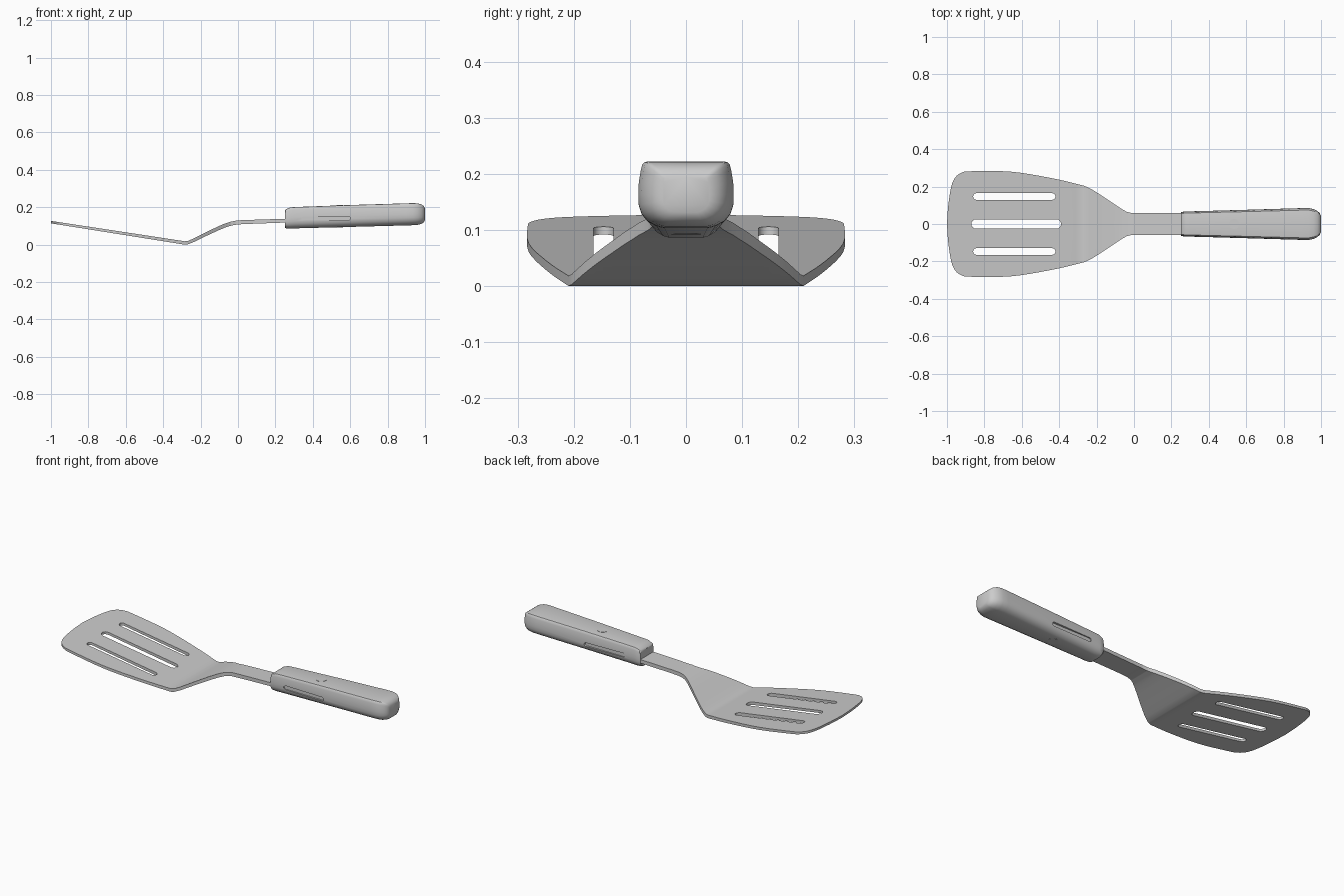
import bpy, bmesh, math
from mathutils import Vector

cube = bpy.data.objects.get("Cube")
if cube:
    bpy.data.objects.remove(cube, do_unlink=True)

grey = bpy.data.materials.new("plain_grey")
grey.use_nodes = True
grey.diffuse_color = (0.6, 0.6, 0.6, 1)
grey.node_tree.nodes["Principled BSDF"].inputs["Base Color"].default_value = (0.6, 0.6, 0.6, 1)


def finish(bm, name, angle=30):
    bmesh.ops.recalc_face_normals(bm, faces=bm.faces)
    mesh = bpy.data.meshes.new(name)
    bm.to_mesh(mesh)
    bm.free()
    obj = bpy.data.objects.new(name, mesh)
    bpy.context.collection.objects.link(obj)
    mesh.materials.append(grey)
    smooth(obj, angle)
    return obj


def smooth(obj, angle):
    bpy.ops.object.select_all(action='DESELECT')
    obj.select_set(True)
    bpy.context.view_layer.objects.active = obj
    bpy.ops.object.shade_smooth_by_angle(angle=math.radians(angle))


def interp(table, x):
    for (x0, a), (x1, b) in zip(table, table[1:]):
        if x <= x1:
            return a + (b - a) * (x - x0) / (x1 - x0)
    return table[-1][1]


def spline(points, steps=4):
    """Catmull-Rom through the points."""
    p = [Vector(q) for q in points]
    p = [2 * p[0] - p[1]] + p + [2 * p[-1] - p[-2]]
    out = []
    for i in range(1, len(p) - 2):
        a, b, c, d = p[i - 1:i + 3]
        for s in range(steps):
            t = s / steps
            out.append(0.5 * (2 * b + (c - a) * t + (2 * a - 5 * b + 4 * c - d) * t * t
                              + (3 * b - a - 3 * c + d) * t ** 3))
    return out + [p[-2]]


def stadium(x0, x1, y, r, n=8):
    pts = []
    for cx, start in ((x1 - r, -math.pi / 2), (x0 + r, math.pi / 2)):
        for i in range(n + 1):
            a = start + math.pi * i / n
            pts.append((cx + r * math.cos(a), y + r * math.sin(a)))
    return pts


# Blade and neck: flat outline with slots, then bent along x
EDGE = [(-1, 0), (-0.993, 0.1), (-0.977, 0.2), (-0.955, 0.25), (-0.92, 0.275), (-0.87, 0.282),
        (-0.66, 0.28), (-0.45, 0.247), (-0.30, 0.213), (-0.25, 0.197), (-0.19, 0.163),
        (-0.06, 0.077), (-0.025, 0.062), (0.01, 0.058), (0.10, 0.058), (0.30, 0.06)]
TOP = [(-1, 0.127), (-0.31, 0.022), (-0.285, 0.018), (-0.265, 0.021), (-0.235, 0.034), (-0.18, 0.062),
       (-0.11, 0.096), (-0.07, 0.113), (-0.035, 0.124), (0.0, 0.13), (0.05, 0.132), (0.30, 0.14)]
THICK = [(-1, 0.013), (-0.285, 0.018), (-0.1, 0.022), (0.3, 0.02)]

half = spline(EDGE)
outline = [(p.x, p.y) for p in half] + [(p.x, -p.y) for p in reversed(half[1:])]
loops = [outline, stadium(-0.87, -0.39, 0, 0.025),
         stadium(-0.86, -0.42, 0.147, 0.018), stadium(-0.86, -0.42, -0.147, 0.018)]
bm = bmesh.new()
for loop in loops:
    vs = [bm.verts.new((x, y, 0)) for x, y in loop]
    for a, b in zip(vs, vs[1:] + vs[:1]):
        bm.edges.new((a, b))
bmesh.ops.triangle_fill(bm, use_beauty=True, use_dissolve=False, edges=bm.edges[:], normal=(0, 0, 1))
for x, _ in TOP[1:-1]:
    bmesh.ops.bisect_plane(bm, geom=bm.verts[:] + bm.edges[:] + bm.faces[:], dist=1e-5,
                           plane_co=(x, 0, 0), plane_no=(1, 0, 0))
for v in bm.verts:
    v.co.z = interp(TOP, v.co.x)
ext = bmesh.ops.extrude_face_region(bm, geom=bm.faces[:], use_keep_orig=True)
for v in ext["geom"]:
    if isinstance(v, bmesh.types.BMVert):
        v.co.z -= interp(THICK, v.co.x)
finish(bm, "slotted_blade", 25)

# Handle: one rounded section lofted through stations (x, half width, bottom, top)
SECTION = [(0, 0), (0.45, 0.0), (0.62, 0.03), (0.8, 0.1), (0.93, 0.21), (0.99, 0.34), (1, 0.5),
           (0.99, 0.68), (0.95, 0.86), (0.92, 0.95), (0.87, 0.99), (0.8, 1), (0, 1)]
STATIONS = [(0.25, 0.061, 0.092, 0.182), (0.255, 0.065, 0.088, 0.189), (0.28, 0.067, 0.086, 0.199),
            (0.30, 0.0675, 0.087, 0.201), (0.60, 0.076, 0.095, 0.212), (0.90, 0.085, 0.103, 0.221),
            (0.935, 0.085, 0.104, 0.222), (0.96, 0.080, 0.106, 0.221), (0.98, 0.070, 0.111, 0.216),
            (0.993, 0.058, 0.119, 0.207), (1.0, 0.042, 0.131, 0.194)]
ring = SECTION + [(-y, z) for y, z in SECTION[-2:0:-1]]
bm = bmesh.new()
rings = [[bm.verts.new((x, w * y, lo + (hi - lo) * z)) for y, z in ring] for x, w, lo, hi in STATIONS]
n = len(ring)
for a, b in zip(rings, rings[1:]):
    for i in range(n):
        bm.faces.new((a[i], a[(i + 1) % n], b[(i + 1) % n], b[i]))
bm.faces.new(rings[0])
bm.faces.new(rings[-1])
handle = finish(bm, "handle", 35)

# Shallow long recess in each side of the handle
for side in (1, -1):
    bm = bmesh.new()
    face = bm.faces.new([bm.verts.new((x, side * 0.063, z)) for x, z in stadium(0.34, 0.60, 0.14, 0.011)])
    ext = bmesh.ops.extrude_face_region(bm, geom=[face], use_keep_orig=True)
    for v in ext["geom"]:
        if isinstance(v, bmesh.types.BMVert):
            v.co.y += side * 0.05
    cutter = finish(bm, "recess_cutter")
    cutter.hide_render = True
    mod = handle.modifiers.new("recess", 'BOOLEAN')
    mod.operation = 'DIFFERENCE'
    mod.solver = 'EXACT'
    mod.object = cutter
    bpy.context.view_layer.objects.active = handle
    bpy.ops.object.modifier_apply(modifier=mod.name)
    bpy.data.objects.remove(cutter, do_unlink=True)
smooth(handle, 35)

# Flush rivets above and below
for name, z in (("top_rivet", 0.2085), ("bottom_rivet", 0.0945)):
    bm = bmesh.new()
    bmesh.ops.create_cone(bm, cap_ends=True, segments=32, radius1=0.027, radius2=0.027, depth=0.005)
    obj = finish(bm, name)
    obj.location = (0.535, 0, z)
    obj.rotation_euler.y = -math.atan(0.035 if z > 0.15 else 0.027)
